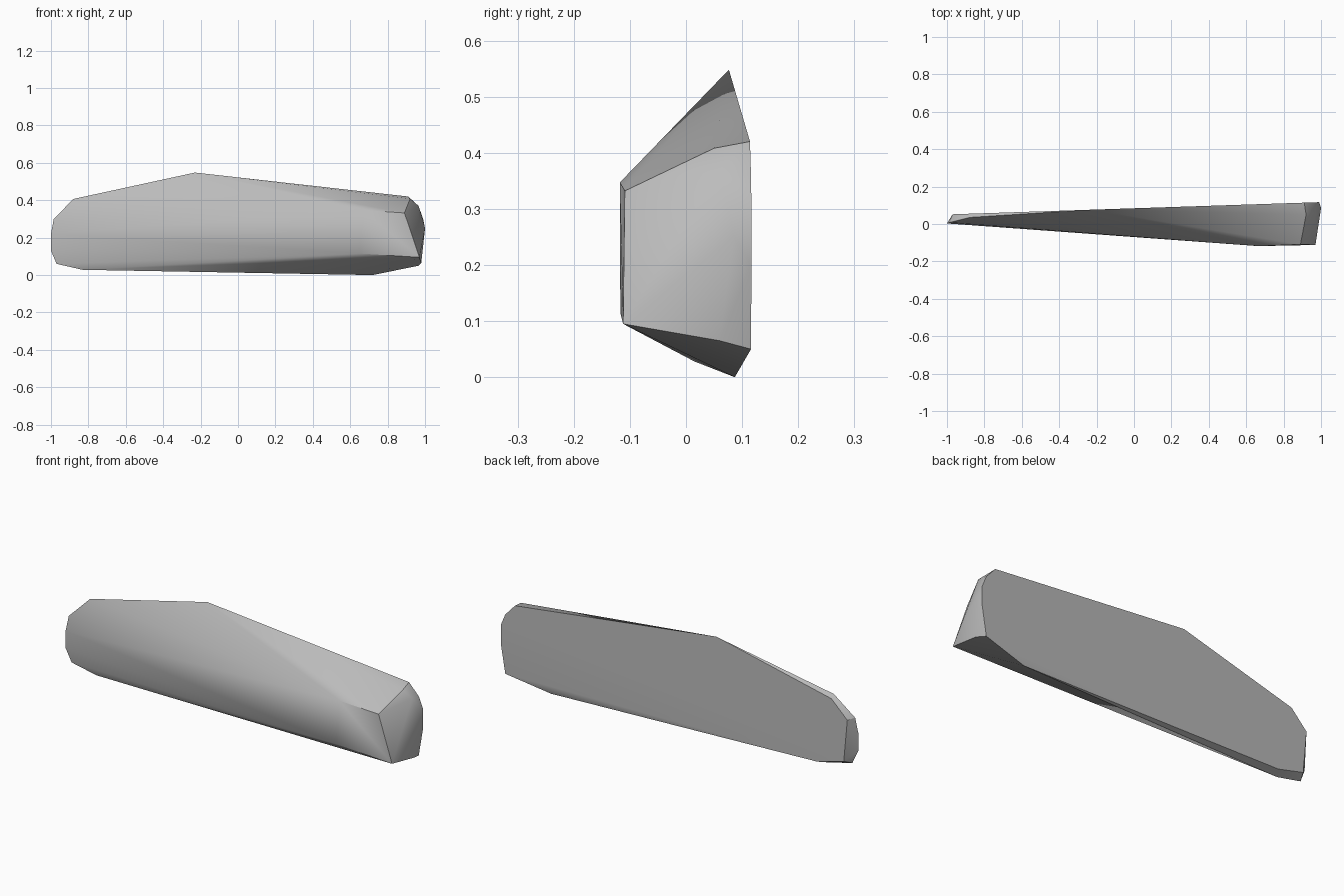
import bpy, bmesh, math

cube = bpy.data.objects.get("Cube")
if cube:
    bpy.data.objects.remove(cube)

stone = bpy.data.materials.new("stone grey")
stone.use_nodes = True
colour = (0.5, 0.5, 0.5, 1)
stone.diffuse_color = colour
stone.node_tree.nodes["Principled BSDF"].inputs["Base Color"].default_value = colour

# Flat back outline, slightly slanted in plan
back = [(-0.97, 0.3), (-0.88, 0.39), (-0.23, 0.548), (0.91, 0.42), (0.965, 0.36),
        (0.99, 0.3), (0.99, 0.2), (0.965, 0.05), (-0.8, 0.04), (-0.95, 0.08)]
points = [(x, 0.084 + 0.033 * x, z) for x, z in back]

# Front ridge, chipped right end, keel and thin left tip
points += [(0.67, -0.118, 0.347), (0.65, -0.117, 0.115), (0.89, -0.109, 0.332), (0.97, -0.112, 0.095)]
points += [(0.92, 0.05, 0.408), (0.965, 0.06, 0.37), (1.0, 0.085, 0.25), (0.98, 0.06, 0.065)]
points += [(0.72, 0.087, 0.0), (-0.83, 0.015, 0.028)]
points += [(-0.97, 0.01, 0.06), (-1.0, 0.003, 0.13), (-1.0, 0.003, 0.22), (-0.985, 0.008, 0.3), (-0.88, 0.035, 0.407)]

# Wrap the chipped corners in one faceted shell
bm = bmesh.new()
for p in points:
    bm.verts.new(p)
hull = bmesh.ops.convex_hull(bm, input=bm.verts)
loose = [v for v in bm.verts if not v.link_faces]
bmesh.ops.delete(bm, geom=loose, context='VERTS')
bmesh.ops.dissolve_limit(bm, angle_limit=math.radians(1), verts=bm.verts, edges=bm.edges)
bmesh.ops.recalc_face_normals(bm, faces=bm.faces)
mesh = bpy.data.meshes.new("rock_slab")
bm.to_mesh(mesh)
bm.free()
mesh.materials.append(stone)

rock = bpy.data.objects.new("rock_slab", mesh)
bpy.context.collection.objects.link(rock)
bpy.ops.object.select_all(action='DESELECT')
rock.select_set(True)
bpy.context.view_layer.objects.active = rock
bpy.ops.object.shade_smooth_by_angle(angle=math.radians(30))
